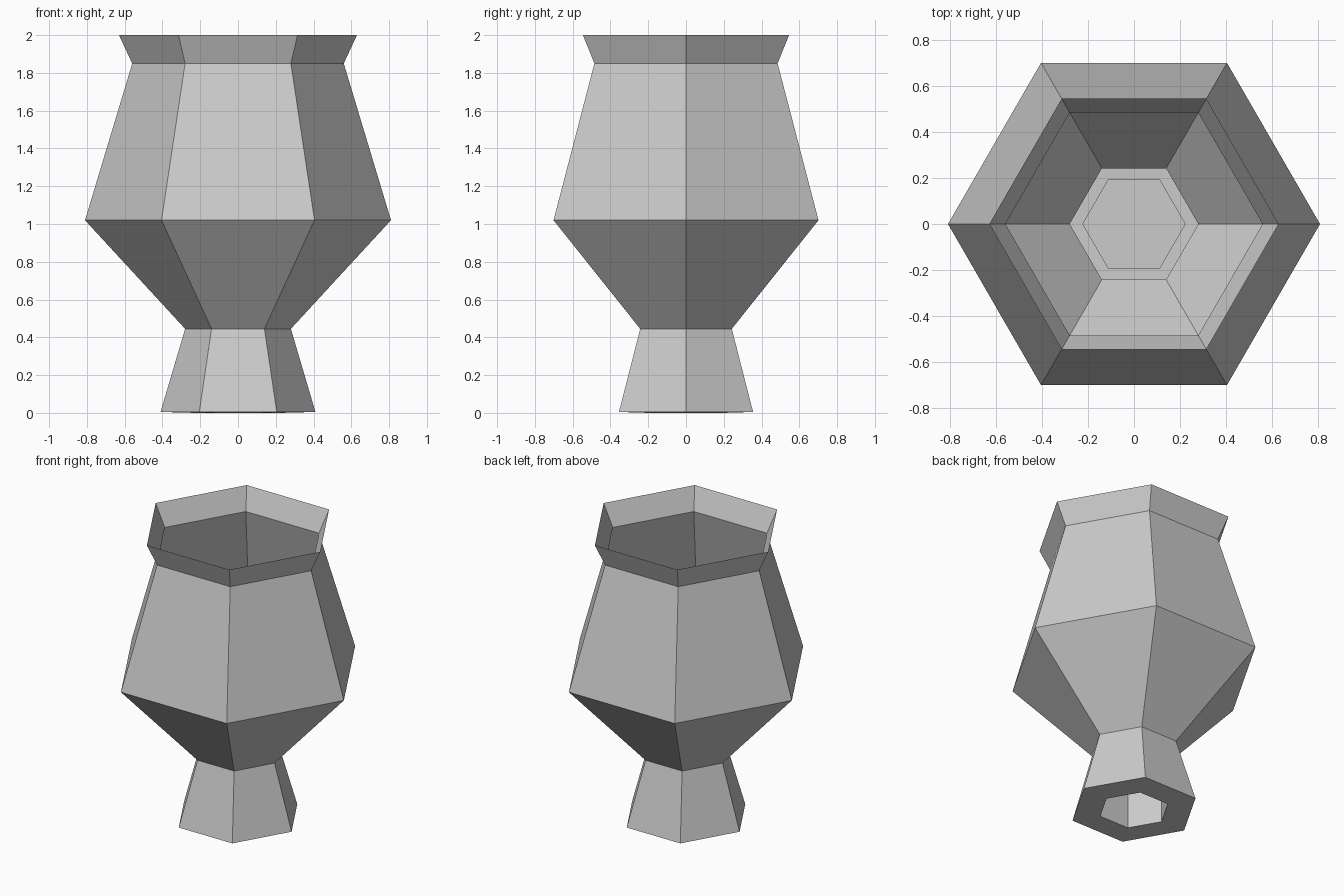
import bpy, bmesh
from math import cos, sin, pi

if "Cube" in bpy.data.objects:
    bpy.data.objects.remove(bpy.data.objects["Cube"])

SIDES = 6

# Profile (radius, height): recess wall, underside, foot, neck, belly, shoulder, rim
PROFILE = [(0.225, 0.40), (0.225, 0.0), (0.41, 0.005), (0.28, 0.445),
           (0.81, 1.02), (0.56, 1.85), (0.63, 2.0)]


def add_ring(bm, radius, z):
    return [bm.verts.new((radius * cos(2 * pi * i / SIDES),
                          radius * sin(2 * pi * i / SIDES), z))
            for i in range(SIDES)]


bm = bmesh.new()
rings = [add_ring(bm, r, z) for r, z in PROFILE]

# Thin open shell with flat faces
for low, high in zip(rings, rings[1:]):
    for i in range(SIDES):
        j = (i + 1) % SIDES
        bm.faces.new((low[i], low[j], high[j], high[i]))

# Floor of the vase, closing the recess under the foot
bm.faces.new(rings[0])

mesh = bpy.data.meshes.new("vase")
bm.to_mesh(mesh)
bm.free()
vase = bpy.data.objects.new("vase", mesh)
bpy.context.collection.objects.link(vase)
